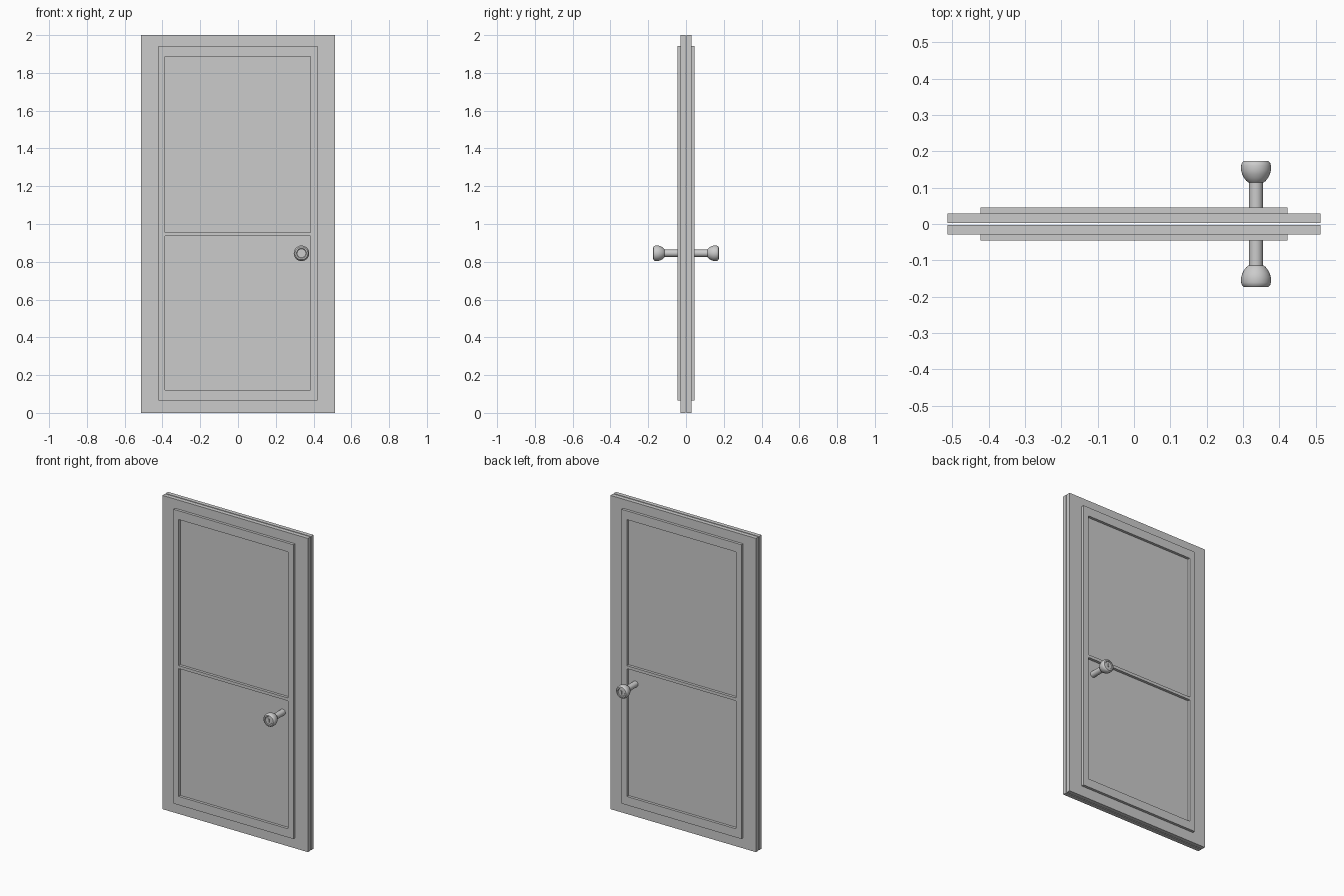
import bpy, bmesh, math
from mathutils import Matrix, Vector

if "Cube" in bpy.data.objects:
    bpy.data.objects.remove(bpy.data.objects["Cube"], do_unlink=True)

grey = bpy.data.materials.new("light_grey")
grey.use_nodes = True
COLOR = (0.6, 0.6, 0.6, 1)
grey.diffuse_color = COLOR
grey.node_tree.nodes["Principled BSDF"].inputs["Base Color"].default_value = COLOR


def finish(name, bm, smooth=False):
    bmesh.ops.recalc_face_normals(bm, faces=bm.faces)
    mesh = bpy.data.meshes.new(name)
    bm.to_mesh(mesh)
    bm.free()
    mesh.materials.append(grey)
    obj = bpy.data.objects.new(name, mesh)
    bpy.context.collection.objects.link(obj)
    if smooth:
        bpy.ops.object.select_all(action='DESELECT')
        obj.select_set(True)
        bpy.context.view_layer.objects.active = obj
        bpy.ops.object.shade_smooth_by_angle(angle=math.radians(35))
    return obj


def grid_plate(name, xs, zs, y0, y1, holes=()):
    """Plate cut along xs and zs, with the listed cells left open."""
    bm = bmesh.new()
    verts = [[bm.verts.new((x, y0, z)) for z in zs] for x in xs]
    for i in range(len(xs) - 1):
        for j in range(len(zs) - 1):
            if (i, j) not in holes:
                bm.faces.new((verts[i][j], verts[i + 1][j],
                              verts[i + 1][j + 1], verts[i][j + 1]))
    out = bmesh.ops.extrude_face_region(bm, geom=bm.faces[:], use_keep_orig=True)
    moved = [v for v in out["geom"] if isinstance(v, bmesh.types.BMVert)]
    bmesh.ops.translate(bm, verts=moved, vec=(0, y1 - y0, 0))
    return finish(name, bm)


def lathe_y(name, profile, x, z, side, segments=32):
    """Revolve (radius, distance) points around an axis along y."""
    bm = bmesh.new()
    pts = [bm.verts.new((r, d * side, 0)) for r, d in profile]
    edges = [bm.edges.new(pair) for pair in zip(pts, pts[1:])]
    bmesh.ops.spin(bm, geom=pts + edges, cent=(0, 0, 0), axis=(0, 1, 0),
                   angle=math.tau, steps=segments, use_duplicate=False)
    bmesh.ops.remove_doubles(bm, verts=bm.verts, dist=0.0001)
    bmesh.ops.translate(bm, verts=bm.verts, vec=(x, 0, z))
    return finish(name, bm, smooth=True)


KNOB_X, KNOB_Z = 0.336, 0.845
KNOB = [(0, 0.114), (0.021, 0.114), (0.027, 0.119), (0.033, 0.127),
        (0.038, 0.137), (0.041, 0.147), (0.041, 0.161), (0.039, 0.168),
        (0.034, 0.173), (0.026, 0.174), (0.023, 0.170), (0, 0.170)]
SHAFT = [(0, 0.02), (0.019, 0.02), (0.019, 0.116), (0, 0.116)]

for side, label in ((-1, "front"), (1, "back")):
    # Door leaf and its raised two-panel frame
    grid_plate(label + "_slab", (-0.513, 0.513), (0, 2), 0.003 * side, 0.029 * side)
    grid_plate(label + "_raised_frame", (-0.422, -0.386, 0.384, 0.422),
               (0.066, 0.121, 0.936, 0.955, 1.886, 1.942),
               0.02 * side, 0.046 * side, holes={(1, 1), (1, 3)})
    # Round handle with a small keyhole plate
    lathe_y(label + "_knob_shaft", SHAFT, KNOB_X, KNOB_Z, side)
    lathe_y(label + "_knob", KNOB, KNOB_X, KNOB_Z, side)
    bm = bmesh.new()
    bmesh.ops.create_cube(bm, size=1)
    bmesh.ops.scale(bm, verts=bm.verts, vec=(0.008, 0.005, 0.022))
    bmesh.ops.translate(bm, verts=bm.verts, vec=(KNOB_X, 0.171 * side, KNOB_Z))
    finish(label + "_lock_slot", bm)
